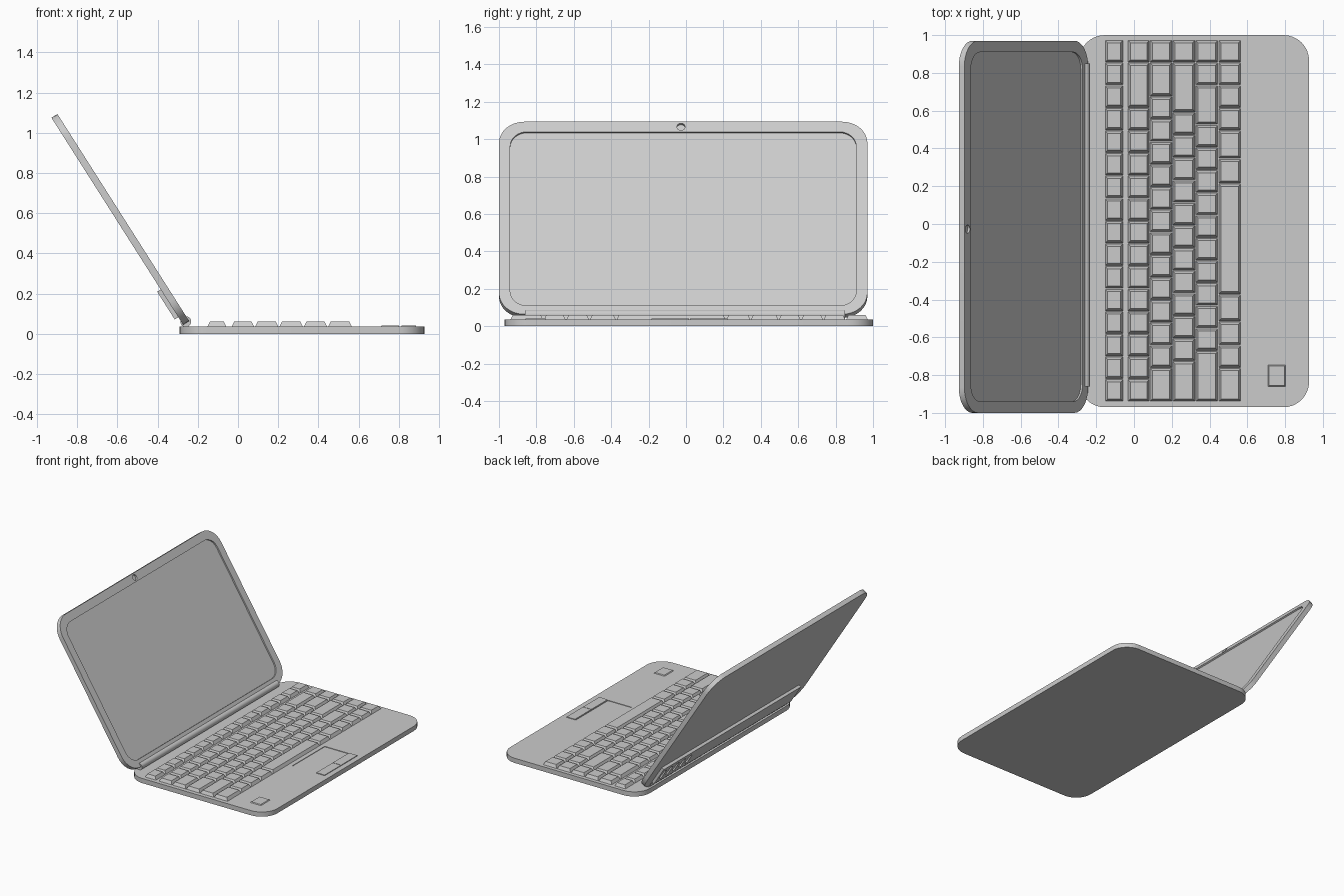
import bpy, bmesh, math
from mathutils import Matrix, Vector

if "Cube" in bpy.data.objects:
    bpy.data.objects.remove(bpy.data.objects["Cube"], do_unlink=True)

GREY = (0.6, 0.6, 0.6, 1.0)
grey = bpy.data.materials.new("plain grey")
grey.use_nodes = True
grey.diffuse_color = GREY
grey.node_tree.nodes["Principled BSDF"].inputs["Base Color"].default_value = GREY


def outline(x0, x1, y0, y1, r=0.0, seg=8):
    """Counter-clockwise rectangle with rounded corners."""
    pts = []
    corners = [(x1 - r, y1 - r), (x0 + r, y1 - r), (x0 + r, y0 + r), (x1 - r, y0 + r)]
    for i, (cx, cy) in enumerate(corners):
        for k in range(seg + 1):
            a = math.pi / 2 * (i + k / seg)
            pts.append((cx + r * math.cos(a), cy + r * math.sin(a)))
    return pts


def add_loft(bm, levels):
    """Join equal-sized outlines at given heights and cap both ends."""
    rings = [[bm.verts.new((x, y, z)) for x, y in pts] for pts, z in levels]
    n = len(rings[0])
    for a, b in zip(rings, rings[1:]):
        for i in range(n):
            j = (i + 1) % n
            bm.faces.new((a[i], a[j], b[j], b[i]))
    bm.faces.new(rings[0][::-1])
    bm.faces.new(rings[-1])


def finish(name, bm, matrix=None):
    bmesh.ops.remove_doubles(bm, verts=bm.verts, dist=1e-5)
    bmesh.ops.recalc_face_normals(bm, faces=bm.faces)
    mesh = bpy.data.meshes.new(name)
    bm.to_mesh(mesh)
    bm.free()
    mesh.materials.append(grey)
    obj = bpy.data.objects.new(name, mesh)
    bpy.context.collection.objects.link(obj)
    if matrix:
        obj.matrix_world = matrix
    return obj


def loft(name, levels, matrix=None):
    bm = bmesh.new()
    add_loft(bm, levels)
    return finish(name, bm, matrix)


def cut(target, cutter):
    """Subtract the cutter, bake the result and drop the cutter."""
    mod = target.modifiers.new("cut", 'BOOLEAN')
    mod.operation, mod.solver, mod.object = 'DIFFERENCE', 'EXACT', cutter
    cutter.hide_render = True
    bpy.context.view_layer.update()
    dg = bpy.context.evaluated_depsgraph_get()
    target_mesh = bpy.data.meshes.new_from_object(target.evaluated_get(dg))
    target.modifiers.clear()
    target.data = target_mesh
    bpy.data.objects.remove(cutter, do_unlink=True)


# Base with a shallow touchpad recess
TOP = 0.037
body = outline(-0.29, 0.927, -0.97, 1.0, 0.135)
pad = outline(0.6, 0.81, -0.185, 0.222)
loft("base", [(body, 0), (body, TOP), (pad, TOP), (pad, TOP - 0.004)])

# Touchpad buttons
for side, y0, y1 in (("right", -0.185, 0.017), ("left", 0.021, 0.222)):
    plate = outline(0.812, 0.885, y0, y1, seg=1)
    loft(side + "_touchpad_button", [(plate, TOP - 0.002), (plate, TOP + 0.005)])

# Separate square button
loft("power_button", [(outline(0.709, 0.804, -0.862, -0.746, seg=1), TOP - 0.002),
                      (outline(0.715, 0.798, -0.856, -0.752, seg=1), TOP + 0.006)])

# Keys: each row has an x range and key widths in units, listed from +y to -y
ROWS = [
    (-0.153, -0.058, [1] * 16),
    (-0.032, 0.081, [1, 2] + [1] * 13),
    (0.085, 0.201, [1, 1.5] + [1] * 12 + [1.5]),
    (0.205, 0.323, [1, 2.2] + [1] * 11 + [1.8]),
    (0.327, 0.444, [1, 1, 1.75] + [1] * 10 + [2.25]),
    (0.448, 0.566, [1, 1, 1, 1, 1.25, 1.1, 4.9, 1.2, 1.05, 1, 1.5]),
]
KEY_TOP, UNIT, GAP, SLOPE = 0.061, 0.1197, 0.002, 0.013
for number, (x0, x1, widths) in enumerate(ROWS, 1):
    bm = bmesh.new()
    y = 0.974
    for w in widths:
        lo, hi = y - w * UNIT + GAP, y - GAP
        add_loft(bm, [(outline(x0, x1, lo, hi, seg=1), TOP - 0.002),
                      (outline(x0 + SLOPE, x1 - SLOPE, lo + SLOPE, hi - SLOPE, seg=1), KEY_TOP)])
        y -= w * UNIT
    finish("key_row_%d" % number, bm)

# Lid frame: local x runs along the hinge, y up the slope, z out of the screen
up = Vector((-0.537, 0, 0.844)).normalized()
out = Vector((up.z, 0, -up.x))
lid_frame = Matrix((Vector((0, 1, 0)), up, out)).transposed().to_4x4()
lid_frame.translation = (-0.243, 0, 0.064)

# Lid with the sunken screen
THICK = 0.035
shell = outline(-1.0, 0.97, 0, 1.22, 0.135)
screen = outline(-0.94, 0.91, 0.055, 1.156, 0.09)
lid = loft("lid", [(shell, -THICK), (shell, 0), (screen, 0), (screen, -0.011)], lid_frame)

# Camera hole above the screen
hole = outline(-0.049, -0.005, 1.166, 1.21, 0.022, 6)
cut(lid, loft("camera_cutter", [(hole, -0.014), (hole, 0.02)], lid_frame))

# Raised pack on the back of the lid, with vents near one end
pack = outline(-0.86, 0.85, 0.045, 0.208, seg=1)
back_pack = loft("back_pack", [(pack, -THICK - 0.021), (pack, -THICK + 0.004)], lid_frame)
bm = bmesh.new()
for i in range(5):
    x = 0.46 + i * 0.08
    slot = outline(x, x + 0.035, 0.08, 0.17, 0.015, 4)
    add_loft(bm, [(slot, -THICK - 0.04), (slot, -THICK - 0.008)])
cut(back_pack, finish("vent_cutter", bm, lid_frame))

# Hinge barrel along the back edge
bm = bmesh.new()
bmesh.ops.create_cone(bm, cap_ends=True, segments=24, radius1=0.027, radius2=0.027, depth=1.71)
finish("hinge", bm, Matrix.Translation((-0.26, -0.006, 0.061)) @ Matrix.Rotation(math.pi / 2, 4, 'X'))

# Smooth the rounded corners, keep edges sharp
meshes = [o for o in bpy.context.collection.objects if o.type == 'MESH']
for obj in meshes:
    obj.select_set(True)
bpy.context.view_layer.objects.active = lid
bpy.ops.object.shade_smooth_by_angle(angle=math.radians(25))
